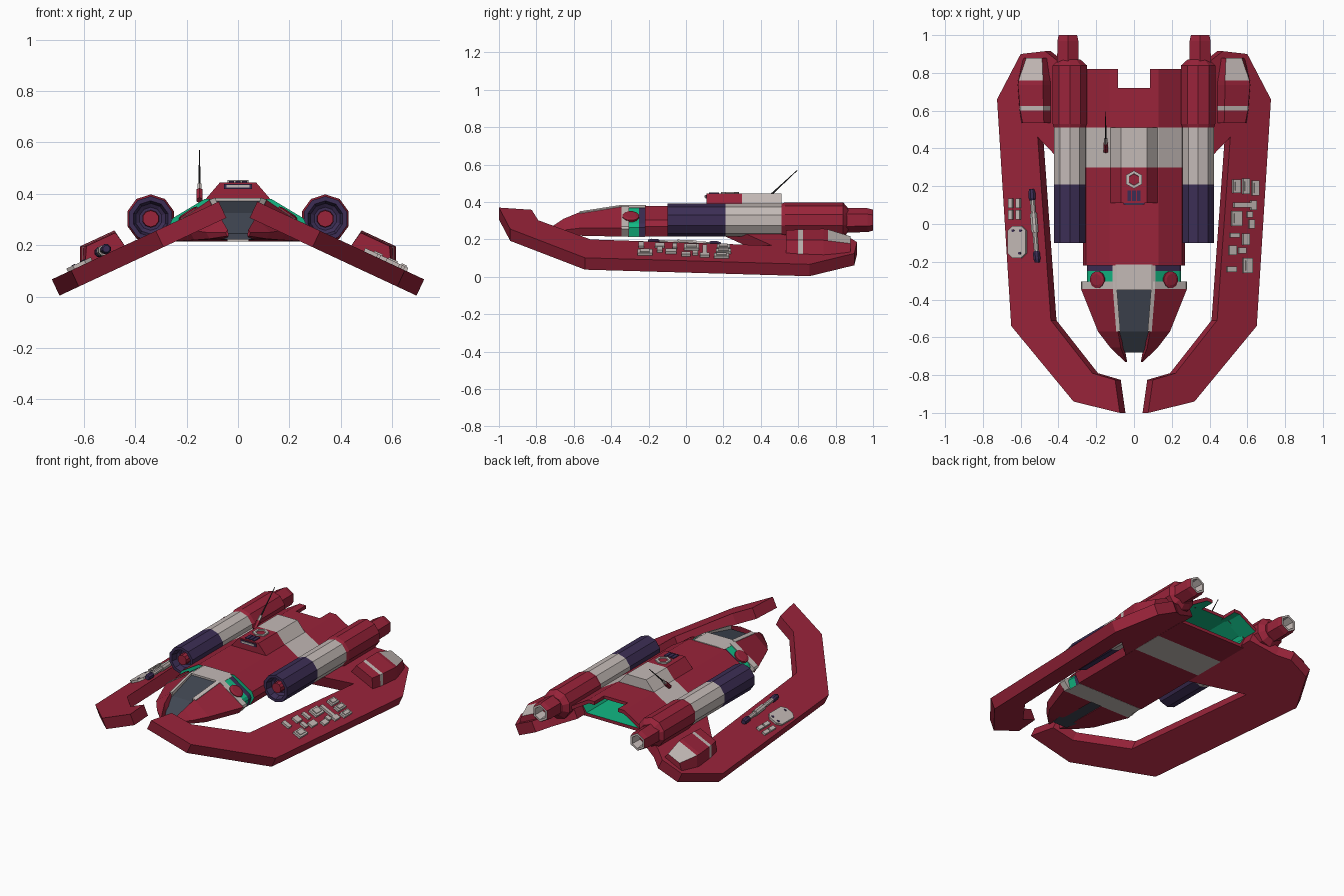
import bpy, bmesh, math
from mathutils import Vector

cube = bpy.data.objects.get("Cube")
if cube:
    bpy.data.objects.remove(cube)

# Flat colours
COLOURS = {
    "crimson": (0.32, 0.017, 0.042), "off_white": (0.55, 0.49, 0.47),
    "dark_purple": (0.045, 0.027, 0.09), "glass": (0.052, 0.062, 0.085),
    "green": (0.006, 0.48, 0.23), "charcoal": (0.02, 0.02, 0.022),
}
RED, WHITE, PURPLE, GLASS, GREEN, DARK = range(6)
MATS = []
for name, rgb in COLOURS.items():
    mat = bpy.data.materials.new(name)
    mat.use_nodes = True
    mat.diffuse_color = (*rgb, 1)
    mat.node_tree.nodes["Principled BSDF"].inputs["Base Color"].default_value = (*rgb, 1)
    MATS.append(mat)


def loft(name, sections, rule):
    """Skin matching sections and cap both ends; rule gives a colour
    from (segment, face centre, face normal); caps are segments -1 and -2."""
    bm = bmesh.new()
    rings = [[bm.verts.new(p) for p in s] for s in sections]
    seg = bm.faces.layers.int.new("segment")
    for i, (a, b) in enumerate(zip(rings, rings[1:])):
        for j in range(len(a)):
            k = (j + 1) % len(a)
            bm.faces.new((a[j], a[k], b[k], b[j]))[seg] = i
    bm.faces.new(rings[0])[seg] = -1
    bm.faces.new(rings[-1])[seg] = -2
    bmesh.ops.recalc_face_normals(bm, faces=bm.faces[:])
    for f in bm.faces:
        f.material_index = rule if isinstance(rule, int) else rule(
            f[seg], f.calc_center_median(), f.normal)
    bm.faces.layers.int.remove(seg)
    mesh = bpy.data.meshes.new(name)
    bm.to_mesh(mesh)
    bm.free()
    for m in MATS:
        mesh.materials.append(m)
    obj = bpy.data.objects.new(name, mesh)
    bpy.context.collection.objects.link(obj)
    return obj


def both(half):
    """Complete a half profile (x, z) running from top to bottom."""
    return half + [(-x, z) for x, z in reversed(half)]


def at(y, profile, s=1):
    return [Vector((s * x, y, z)) for x, z in profile]


def turned(name, start, axis, profile, sides, rule):
    """Faceted turned part: profile lists (distance, radius) along axis."""
    q = Vector(axis).to_track_quat('Z', 'Y')
    step = 2 * math.pi / sides
    return loft(name, [[Vector(start) + q @ Vector((
        r * math.cos((i + .5) * step), r * math.sin((i + .5) * step), d))
        for i in range(sides)] for d, r in profile], rule)


TILT = math.radians(25)


def on_wing(x, y, h, s=1):
    """Point at height h over the drooping wing surface."""
    return Vector((s * (x + h * math.sin(TILT)), y,
                   0.405 - x * math.tan(TILT) + h * math.cos(TILT)))


def wing_plate(name, outline, low, high, s, colour):
    return loft(name, [[on_wing(x, y, h, s) for x, y in outline]
                       for h in (low, high)], colour)


def rect(x, y, w, d, c=0):
    """Rectangle outline, with optional cut corners."""
    a, b = w / 2, d / 2
    if not c:
        return [(x - a, y - b), (x + a, y - b), (x + a, y + b), (x - a, y + b)]
    return [(x - a + c, y - b), (x + a - c, y - b), (x + a, y - b + c), (x + a, y + b - c),
            (x + a - c, y + b), (x - a + c, y + b), (x - a, y + b - c), (x - a, y - b + c)]


# Main hull with colour bands and a hollow green stern
HULL = both([(.13, .38), (.255, .305), (.27, .27), (.24, .215)])
BAY = [(x * .88, .3 + (z - .3) * .76) for x, z in HULL]
loft("hull", [at(y, HULL) for y in (-.22, .3, .51, .72)] + [at(y, BAY) for y in (.72, .45)],
     lambda i, c, n: {-1: GREEN, -2: GREEN, 1: WHITE, 4: GREEN}.get(i, RED))

# Recessed neck and white rib behind the nose
NECK = both([(.11, .372), (.24, .285), (.25, .265), (.235, .216)])
RIB = both([(.11, .378), (.275, .268), (.28, .255), (.245, .215)])
loft("neck", [at(y, NECK) for y in (-.31, -.25, -.22)],
     lambda i, c, n: WHITE if abs(n.z) > .9 else (PURPLE if i == 1 else GREEN))
loft("nose_rib", [at(y, RIB) for y in (-.345, -.305)], WHITE)
loft("neck_floor", [at(y, both([(.235, .222), (.235, .214)])) for y in (-.31, -.22)], WHITE)
loft("cockpit_roof", [at(y, both([(.09, .384), (.115, .37), (.115, .35)]))
                      for y in (-.35, -.215)], WHITE)

# Dark windscreen with a sloping lower pane
loft("windscreen", [at(y, both([(w, z), (w - .01, .222)])) for y, w, z in
     ((-.345, .1, .374), (-.57, .085, .325), (-.68, .06, .245))], GLASS)

# Dorsal housing, slot, vent and hexagonal hatch
loft("dorsal_housing", [at(y, both([(.07, .445), (.13, .375)])) for y in (.11, .3, .51)],
     lambda i, c, n: WHITE if i in (1, -2) else RED)
loft("housing_slot", [at(y, both([(.055, .438), (.055, .418)])) for y in (.104, .112)], PURPLE)
loft("slot_bar", [at(y, both([(.045, .434), (.045, .424)])) for y in (.1, .106)], WHITE)
for x in (-.025, 0, .025):
    loft("housing_vent", [[Vector((a, b, z)) for a, b in rect(x, .15, .02, .055)]
                          for z in (.44, .45)], PURPLE)
turned("hatch_ring", (0, .235, .44), (0, 0, 1),
       [(0, .048), (.014, .048), (.014, .032), (.008, .03)], 6,
       lambda i, c, n: RED if i == -2 else WHITE)

# Swept-back antenna
turned("antenna", (-.15, .385, .375), (0, .205, .19),
       [(0, .014), (.055, .014), (.055, .01), (.09, .01), (.09, .005), (.285, .002)], 6,
       lambda i, c, n: RED if i in (-1, 0, 1) else WHITE if i in (2, 3) else DARK)

WING = [(.075, -1), (.32, -.94), (.65, -.54), (.725, .66), (.6, .9), (.47, .915),
        (.4, .86), (.25, .8), (.25, .19), (.51, .46), (.44, -.51), (.22, -.79), (.1, -.825)]
CHEEK = [(-.345, [(.11, .376), (.28, .26), (.25, .215), (.04, .215)]),
         (-.57, [(.085, .345), (.19, .26), (.17, .22), (.04, .22)]),
         (-.655, [(.07, .31), (.125, .25), (.11, .225), (.05, .225)]),
         (-.73, [(.04, .26), (.047, .25), (.045, .235), (.036, .235)])]
POD = [(.535, .44, .6, .06), (.6, .44, .61, .065), (.625, .44, .612, .066),
       (.735, .44, .62, .07), (.76, .442, .618, .066), (.88, .46, .59, .035)]

# Paired parts
for s, side in ((1, "left"), (-1, "right")):
    wing_plate(side + "_wing", WING, -.07, 0, s, RED)

    # Nose cheek, windscreen frame and the round cap on the neck
    loft(side + "_nose_cheek", [at(y, p, s) for y, p in CHEEK], RED)
    loft(side + "_window_frame", [at(y, [(x, z), (x + .022, z - .008), (x + .022, z - .03),
         (x, z - .03)], s) for y, x, z in ((-.345, .09, .385), (-.57, .072, .35))], WHITE)
    turned(side + "_neck_cap", (s * .185, -.295, .31), (s * .55, 0, .83),
           [(0, .045), (.02, .045), (.025, .03)], 12, RED)

    # Roof extension beside the stern notch
    loft(side + "_stern_roof", [at(y, [(.085, .38), (.13, .38), (.255, .305), (.245, .285),
         (.125, .358), (.085, .358)], s) for y in (.7, .82)],
         lambda i, c, n: GREEN if n.z < -.3 else RED)

    # Engine: dark intake, white band, red rear casing
    x = s * .34
    turned(side + "_engine", (x, -.1, .303), (0, 1, 0),
           [(.05, .045), (.04, .06), (0, .07), (0, .088), (.31, .088), (.61, .088),
            (.63, .095), (.94, .095), (.97, .06)], 10,
           lambda i, c, n: PURPLE if i in (-1, 0, 1, 2, 3) else WHITE if i == 4 else RED)
    turned(side + "_intake_hub", (x, -.09, .303), (0, 1, 0), [(0, .032), (.06, .035)], 10, RED)
    turned(side + "_exhaust", (s * .35, .84, .303), (0, 1, 0),
           [(0, .066), (.13, .064), (.16, .056), (.16, .042), (.09, .034)], 6,
           lambda i, c, n: WHITE if i in (2, 3) else RED)

    # Pod on the rear of the wing
    loft(side + "_wing_pod", [[on_wing(a, y, -.01, s), on_wing(a + .012, y, h, s),
         on_wing(b - .035, y, h, s), on_wing(b, y, -.01, s)] for y, a, b, h in POD],
         lambda i, c, n: WHITE if i == 1 or (i == 4 and n.z > .7) else RED)

# Machinery panels on the left wing: x, y, width, depth
PANELS = [(.54, .2, .04, .07), (.59, .2, .035, .08), (.64, .19, .035, .08),
          (.58, .1, .11, .025), (.63, .1, .03, .05), (.54, .03, .055, .08),
          (.61, .05, .03, .03), (.62, .0, .03, .05), (.53, -.06, .05, .025),
          (.59, -.08, .035, .06), (.52, -.14, .04, .05), (.57, -.14, .04, .03),
          (.515, -.24, .05, .03), (.6, -.22, .05, .08)]
for x, y, w, d in PANELS:
    wing_plate("wing_panel", rect(x, y, w, d), -.005, .014, 1, WHITE)
    if d > .065:
        wing_plate("panel_lid", rect(x, y, w * .6, d * .65), .01, .02, 1, WHITE)

# Right wing: access cover with bolts, small bars and a capped pipe
wing_plate("access_cover", rect(.615, -.095, .095, .17, .025), -.005, .014, -1, WHITE)
for x, y in ((.595, -.035), (.635, -.035), (.6, -.155)):
    wing_plate("cover_bolt", rect(x, y, .014, .014, .004), .012, .017, -1, PURPLE)
for x in (.61, .65):
    for y in (.05, .11):
        wing_plate("wing_bar", rect(x, y, .022, .05), -.005, .014, -1, WHITE)
top, low = on_wing(.535, .185, .018, -1), on_wing(.505, -.2, .018, -1)
turned("wing_pipe", top, low - top,
       [(0, .014), (.02, .02), (.05, .02), (.06, .014), (.13, .014), (.13, .02), (.23, .02),
        (.23, .014), (.33, .014), (.34, .02), (.37, .02), (.39, .014)], 8,
       lambda i, c, n: WHITE if 3 <= i <= 7 else PURPLE)
